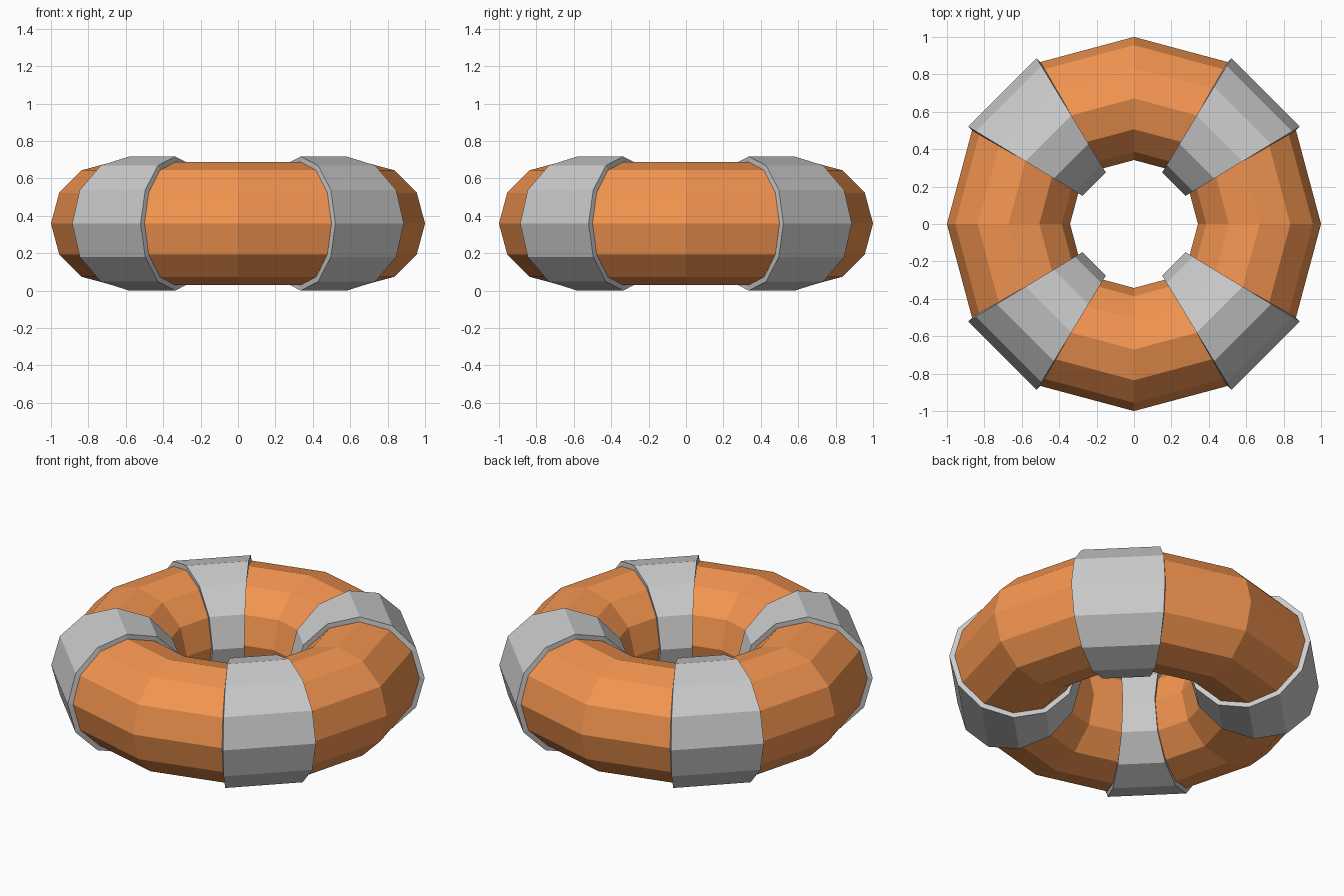
import bpy, bmesh
from math import cos, sin, radians, tau
from mathutils import Vector

if "Cube" in bpy.data.objects:
    bpy.data.objects.remove(bpy.data.objects["Cube"])

SIDES = 12            # segments around the ring and around the tube
R, r = 0.671, 0.329   # ring radius, tube radius
T = 0.0295            # band thickness
ZC = r + T            # height of the ring centre

# Main float ring
bpy.ops.mesh.primitive_torus_add(major_segments=SIDES, minor_segments=SIDES,
                                 major_radius=R, minor_radius=r,
                                 location=(0, 0, ZC))
ring = bpy.context.object
ring.name = "float_ring"
orange = bpy.data.materials.new("orange")
orange.diffuse_color = (0.9, 0.3, 0.08, 1)
orange.use_nodes = True
orange.node_tree.nodes["Principled BSDF"].inputs["Base Color"].default_value = orange.diffuse_color
ring.data.materials.append(orange)


def band(name, mid):
    """Closed sleeve around one straight segment of the ring."""
    bm = bmesh.new()
    out = Vector((cos(mid), sin(mid), 0))

    def loop(angle, offset):
        verts = []
        for i in range(SIDES):
            p = tau * i / SIDES
            rad = R + r * cos(p)
            base = Vector((rad * cos(angle), rad * sin(angle), ZC + r * sin(p)))
            push = out * cos(p) + Vector((0, 0, sin(p)))
            verts.append(bm.verts.new(base + push * offset))
        return verts

    a, b = mid - radians(15), mid + radians(15)
    loops = [loop(a, T), loop(b, T), loop(b, -0.01), loop(a, -0.01)]
    for k in range(4):
        l0, l1 = loops[k], loops[(k + 1) % 4]
        for i in range(SIDES):
            j = (i + 1) % SIDES
            bm.faces.new((l0[i], l1[i], l1[j], l0[j]))
    bmesh.ops.recalc_face_normals(bm, faces=bm.faces[:])
    mesh = bpy.data.meshes.new(name)
    bm.to_mesh(mesh)
    bm.free()
    bpy.context.collection.objects.link(bpy.data.objects.new(name, mesh))


# Four grey bands on the diagonals
for n in range(4):
    band(f"band_{n + 1}", radians(45 + 90 * n))
